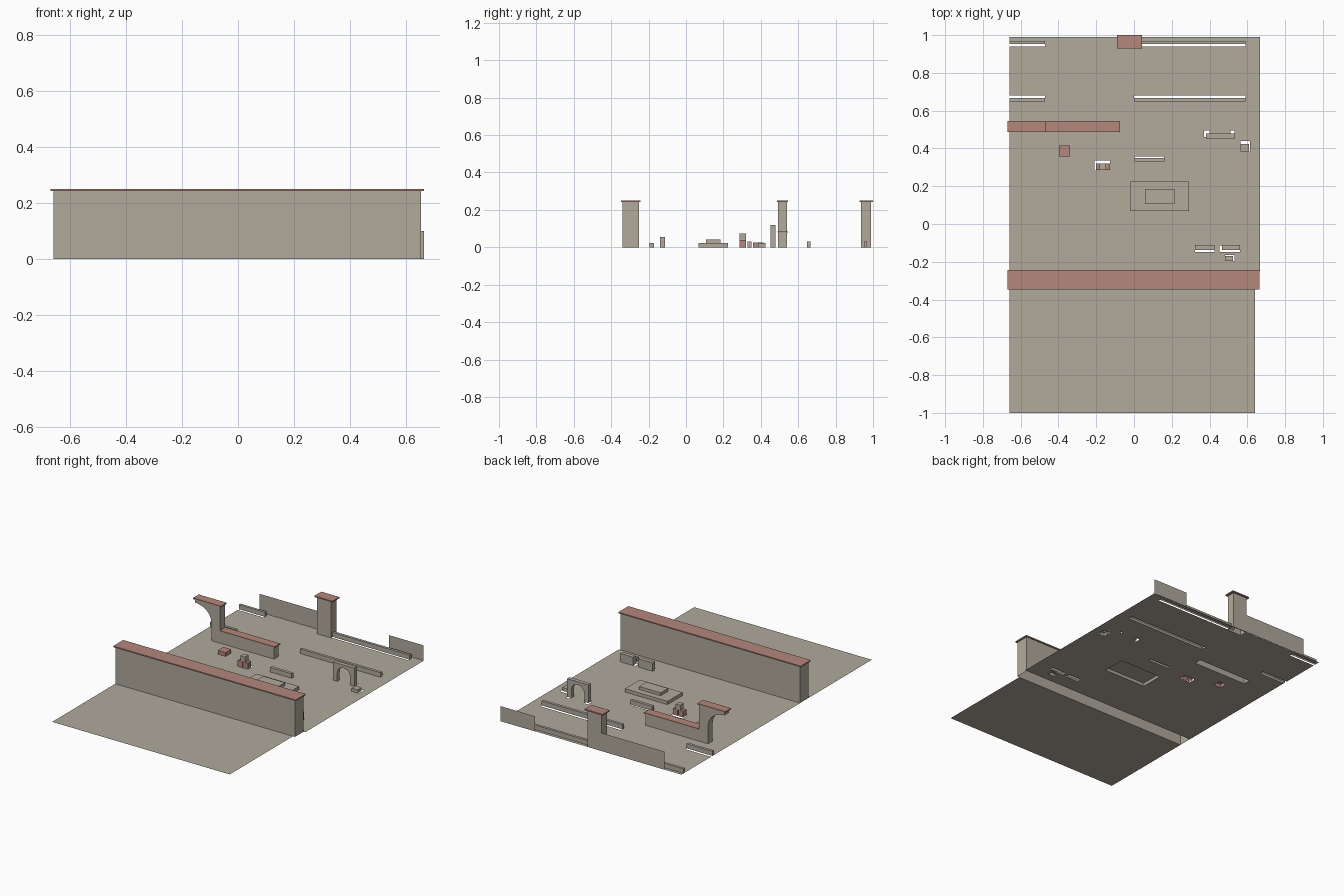
import bpy, bmesh
from math import sin, cos, pi

if "Cube" in bpy.data.objects:
    bpy.data.objects.remove(bpy.data.objects["Cube"])


def material(name, rgb):
    m = bpy.data.materials.new(name)
    m.use_nodes = True
    m.diffuse_color = (*rgb, 1)
    bsdf = m.node_tree.nodes["Principled BSDF"]
    bsdf.inputs["Base Color"].default_value = (*rgb, 1)
    return m


STONE = material("beige stone", (0.44, 0.40, 0.335))
TILE = material("red tile", (0.455, 0.245, 0.20))


def finish(name, bm, mat):
    me = bpy.data.meshes.new(name)
    bm.to_mesh(me)
    bm.free()
    me.materials.append(mat)
    ob = bpy.data.objects.new(name, me)
    bpy.context.collection.objects.link(ob)
    return ob


def box(name, x, y, z, mat=STONE, closed=False):
    """Box from three ranges, left open underneath unless closed."""
    bm = bmesh.new()
    bmesh.ops.create_cube(bm, size=1)
    for v in bm.verts:
        v.co = [r[0] if c < 0 else r[1] for c, r in zip(v.co, (x, y, z))]
    if not closed:
        bm.normal_update()
        under = [f for f in bm.faces if f.normal.z < -0.5]
        bmesh.ops.delete(bm, geom=under, context='FACES_ONLY')
    return finish(name, bm, mat)


def prism(name, outline, y, mat=STONE):
    """Extrude an x-z outline between two depths."""
    bm = bmesh.new()
    face = bm.faces.new([bm.verts.new((px, y[0], pz)) for px, pz in outline])
    out = bmesh.ops.extrude_face_region(bm, geom=[face])
    for v in out["geom"]:
        if isinstance(v, bmesh.types.BMVert):
            v.co.y = y[1]
    bmesh.ops.recalc_face_normals(bm, faces=bm.faces)
    return finish(name, bm, mat)


def arc(cx, cz, rx, rz, a0, a1, n):
    return [(cx + rx * cos(a0 + (a1 - a0) * i / n),
             cz + rz * sin(a0 + (a1 - a0) * i / n)) for i in range(n + 1)]


def sheet(name, x, y, holes=()):
    """Flat sheet with rectangular openings."""
    xs = sorted(set(x).union(*[h[0] for h in holes]))
    ys = sorted(set(y).union(*[h[1] for h in holes]))
    bm = bmesh.new()
    for x0, x1 in zip(xs, xs[1:]):
        for y0, y1 in zip(ys, ys[1:]):
            cx, cy = (x0 + x1) / 2, (y0 + y1) / 2
            if any(h[0][0] < cx < h[0][1] and h[1][0] < cy < h[1][1] for h in holes):
                continue
            corners = ((x0, y0), (x1, y0), (x1, y1), (x0, y1))
            bm.faces.new([bm.verts.new((a, b, 0)) for a, b in corners])
    bmesh.ops.remove_doubles(bm, verts=bm.verts, dist=1e-5)
    bmesh.ops.dissolve_limit(bm, angle_limit=0.01, verts=bm.verts, edges=bm.edges)
    bmesh.ops.triangulate(bm, faces=bm.faces)
    return finish(name, bm, STONE)


holes = []

# Long front wall with its tiled cap
box("long_wall", (-.66, .655), (-.34, -.25), (0, .242))
box("long_wall_cap", (-.67, .665), (-.347, -.243), (.242, .25), TILE, True)

# Tall gate pillar
box("gate_pillar", (-.075, .027), (.935, .99), (0, .242))
box("gate_pillar_cap", (-.09, .042), (.928, 1.0), (.242, .25), TILE, True)
holes.append(((-.075, .027), (.935, .985)))

# Broken arch with a low wall beside it
prism("broken_arch", [(-.54, 0), (-.475, 0), (-.475, .242), (-.66, .242)]
      + arc(-.66, .12, .12, .1, pi / 2, 0, 10), (.492, .54))
box("broken_arch_cap", (-.67, -.465), (.486, .546), (.242, .25), TILE, True)
box("low_wall", (-.475, -.08), (.492, .54), (0, .078))
box("low_wall_cap", (-.475, -.073), (.488, .546), (.078, .085), TILE, True)
holes.append(((-.475, -.08), (.492, .54)))

# Low rails, open underneath
for side, xr in (("right", (-.66, -.47)), ("left", (.0, .59))):
    box(f"back_rail_{side}", xr, (.952, .969), (0, .03))
    box(f"inner_rail_{side}", xr, (.648, .666), (0, .03))
    holes += [(xr, (.94, .967)), (xr, (.65, .681))]

# Thin upright boards along the back edge
for side, xr, h in (("right", (-.535, -.01), .12), ("left", (.41, .665), .10)):
    bm = bmesh.new()
    corners = ((xr[0], 0), (xr[0], h), (xr[1], h), (xr[1], 0))
    bm.faces.new([bm.verts.new((a, .991, c)) for a, c in corners])
    finish(f"back_board_{side}", bm, STONE)

# Stepped platform
box("platform_base", (-.022, .29), (.068, .224), (0, .022))
box("platform_step", (.057, .214), (.106, .184), (.022, .042))
holes.append(((-.02, .288), (.07, .222)))

# Free-standing small arch
prism("small_arch", [(.38, 0), (.38, .12), (.535, .12), (.535, 0), (.505, 0)]
      + arc(.4575, .055, .0475, .045, 0, pi, 12) + [(.41, 0)], (.452, .478))
holes += [((.37, .40), (.46, .495)), ((.51, .533), (.46, .495))]

# Small blocks: x range, y range, height, opening below
for name, xr, yr, h, hole in (
        ("bench", (.003, .162), (.33, .35), .03, ((.003, .16), (.335, .357))),
        ("square_block", (.563, .608), (.384, .424), .022, ((.563, .614), (.384, .44))),
        ("crate_wide_right", (.322, .425), (-.138, -.112), .055, ((.322, .425), (-.147, -.115))),
        ("crate_wide_left", (.466, .56), (-.138, -.112), .055, ((.452, .56), (-.147, -.115))),
        ("crate_small", (.482, .525), (-.195, -.17), .022, ((.482, .532), (-.195, -.163)))):
    box(name, xr, yr, (0, h))
    holes.append(hole)

# Red block and stacked crates
box("red_block", (-.398, -.34), (.357, .415), (0, .025), TILE)
holes.append(((-.396, -.342), (.359, .413)))
for i, x0 in enumerate((-.202, -.162)):
    box(f"stack_lower_{i}", (x0, x0 + .034), (.285, .32), (0, .04), TILE)
box("stack_upper", (-.182, -.148), (.285, .32), (.04, .075), STONE, True)
holes.append(((-.208, -.126), (.284, .335)))

# Ground sheets
sheet("courtyard", (-.66, .667), (-.25, .99), holes)
sheet("front_yard", (-.66, .64), (-1.0, -.34))
